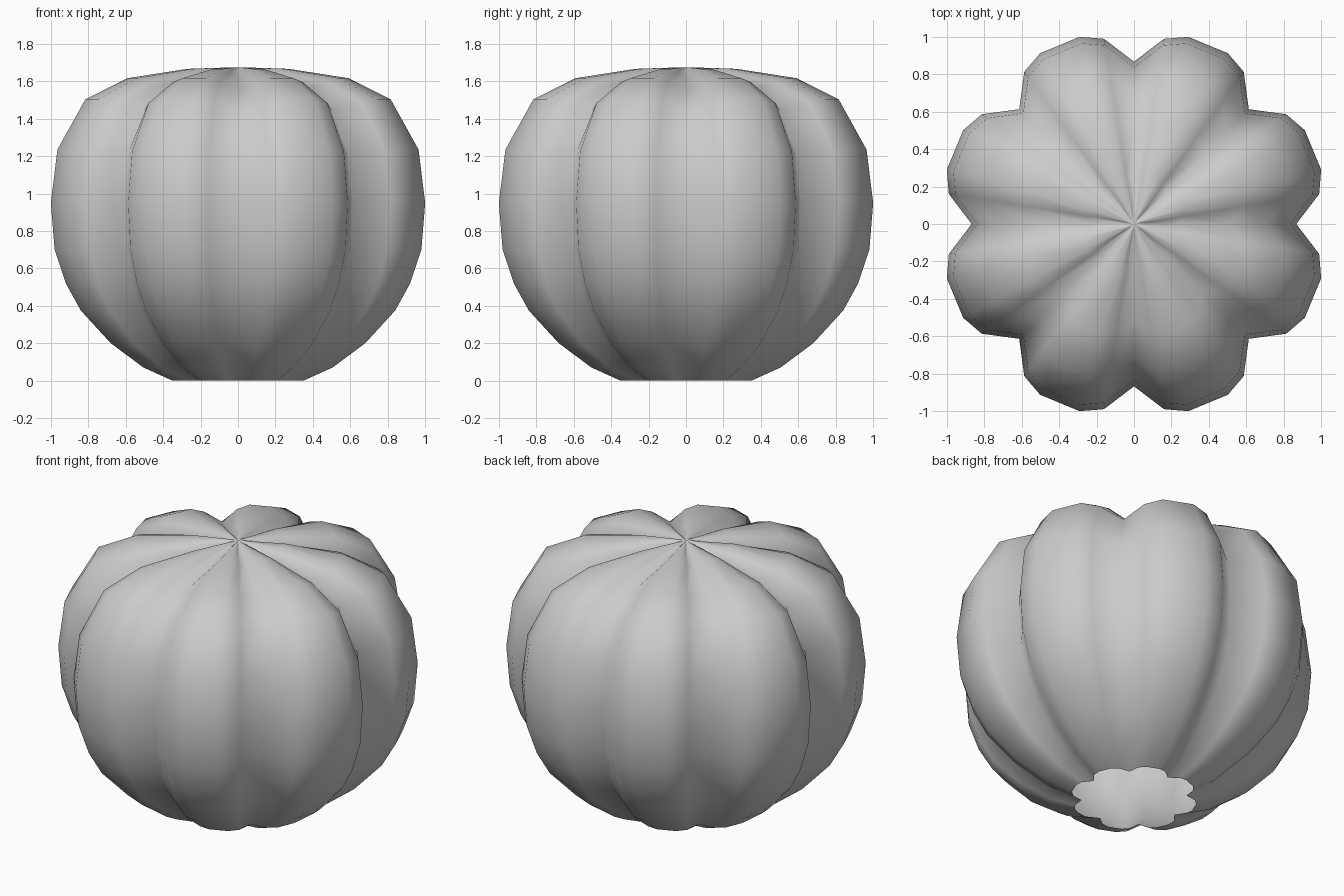
import bpy, bmesh
from math import radians, cos, sin

if "Cube" in bpy.data.objects:
    bpy.data.objects.remove(bpy.data.objects["Cube"])

# Cross-section of one lobe: (angle in degrees, radius, share of groove drop)
lobe = [(0, 0.868, 1.0), (9.2, 1.003, 0.35), (16.2, 1.042, 0.0),
        (28.8, 1.042, 0.0), (35.8, 1.003, 0.35)]
# Side profile: (scale, height, groove drop)
profile = [(0.35, 0, 0), (0.505, 0.07, 0), (0.68, 0.2, 0), (0.84, 0.375, 0),
           (0.92, 0.52, 0), (0.98, 0.7, 0), (1.0, 0.95, 0), (0.965, 1.235, 0.03),
           (0.815, 1.505, 0.06), (0.59, 1.617, 0.06), (0.27, 1.667, 0.05),
           (0.035, 1.675, 0.01)]

# Ribbed body, open underneath
bm = bmesh.new()
rings = []
for scale, z, drop in profile:
    ring = []
    for k in range(8):
        for deg, r, share in lobe:
            a = radians(deg + 45 * k)
            ring.append(bm.verts.new((r * scale * cos(a), r * scale * sin(a), z - drop * share)))
    rings.append(ring)
n = len(rings[0])
for lo, hi in zip(rings, rings[1:]):
    for i in range(n):
        j = (i + 1) % n
        bm.faces.new((lo[i], lo[j], hi[j], hi[i]))

# Closed crown
apex = bm.verts.new((0, 0, 1.673))
for i in range(n):
    bm.faces.new((rings[-1][i], rings[-1][(i + 1) % n], apex))
for f in bm.faces:
    f.smooth = True

mesh = bpy.data.meshes.new("ribbed_body")
bm.to_mesh(mesh)
bm.free()
body = bpy.data.objects.new("ribbed_body", mesh)
bpy.context.collection.objects.link(body)
